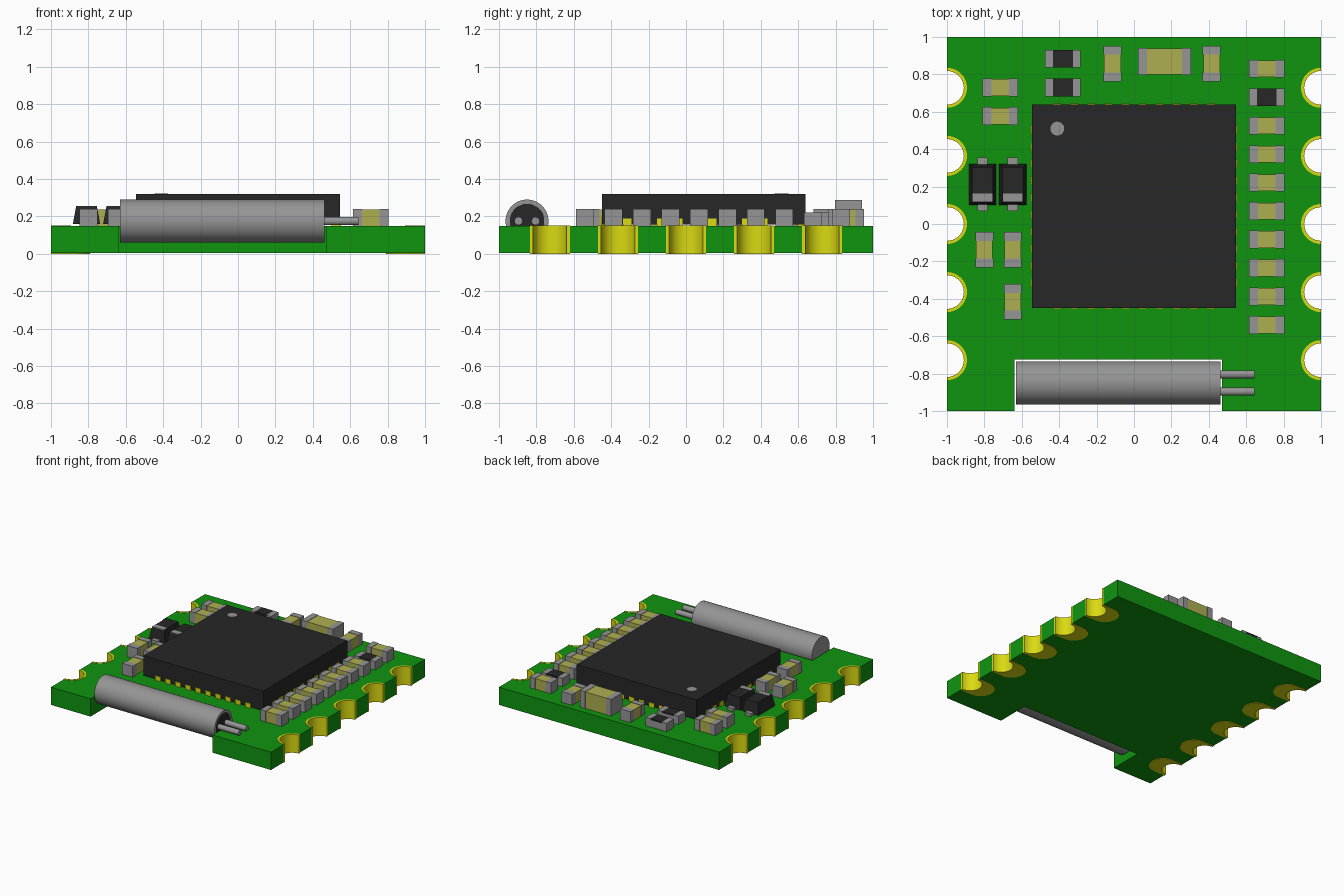
import bpy, bmesh, math
from mathutils import Vector

cube = bpy.data.objects.get("Cube")
if cube:
    bpy.data.objects.remove(cube, do_unlink=True)


def material(name, rgb):
    m = bpy.data.materials.new(name)
    m.use_nodes = True
    m.diffuse_color = (*rgb, 1)
    m.node_tree.nodes["Principled BSDF"].inputs["Base Color"].default_value = (*rgb, 1)
    return m


GREEN = material("board green", (0.005, 0.3, 0.005))
GOLD = material("gold plating", (0.7, 0.7, 0.006))
BLACK = material("black plastic", (0.02, 0.02, 0.02))
GREY = material("grey metal", (0.3, 0.3, 0.3))
TAN = material("ceramic tan", (0.43, 0.43, 0.085))

TOP = 0.15


def finish(name, bm, mat, smooth=False):
    bmesh.ops.recalc_face_normals(bm, faces=bm.faces)
    me = bpy.data.meshes.new(name)
    bm.to_mesh(me)
    bm.free()
    me.materials.append(mat)
    ob = bpy.data.objects.new(name, me)
    bpy.context.collection.objects.link(ob)
    if smooth:
        me.shade_smooth()
        me.set_sharp_from_angle(angle=math.radians(35))
    return ob


def prism(name, outline, z0, z1, mat, smooth=False):
    bm = bmesh.new()
    face = bm.faces.new([bm.verts.new((x, y, z0)) for x, y in outline])
    ext = bmesh.ops.extrude_face_region(bm, geom=[face])["geom"]
    verts = [v for v in ext if isinstance(v, bmesh.types.BMVert)]
    bmesh.ops.translate(bm, verts=verts, vec=(0, 0, z1 - z0))
    return finish(name, bm, mat, smooth)


def box(name, x, y, sx, sy, z0, z1, mat, taper=0):
    """Upright block; taper pulls the top edges inward."""
    bm = bmesh.new()
    bmesh.ops.create_cube(bm, size=1)
    for v in bm.verts:
        t = 2 * taper if v.co.z > 0 else 0
        z = z1 if v.co.z > 0 else z0
        v.co = Vector((x + v.co.x * (sx - t), y + v.co.y * (sy - t), z))
    return finish(name, bm, mat)


def lathe_x(name, profile, y, z, mat, sides=48):
    """Revolve (x, radius) points about a line along x."""
    bm = bmesh.new()
    vs = [bm.verts.new((x, y + r, z)) for x, r in profile]
    edges = [bm.edges.new(p) for p in zip(vs, vs[1:])]
    bmesh.ops.spin(bm, geom=vs + edges, cent=(0, y, z), axis=(1, 0, 0),
                   angle=2 * math.pi, steps=sides)
    bmesh.ops.remove_doubles(bm, verts=bm.verts, dist=0.0001)
    return finish(name, bm, mat, True)


def arc(cx, cy, r, n=20):
    """Half circle bulging towards -x, from low y to high y."""
    angles = [math.pi * (1.5 - i / n) for i in range(n + 1)]
    return [(cx + r * math.cos(a), cy + r * math.sin(a)) for a in angles]


def flip(points):
    return [(-x, y) for x, y in points]


# Circuit board with half-hole edges and a front notch
R_OUT, R_IN = 0.107, 0.09
hole_ys = [0.364 * i for i in range(-2, 3)]
edge = [p for y in hole_ys for p in arc(1, y, R_OUT)]
outline = [(-1, -1), (-0.64, -1), (-0.64, -0.725), (0.47, -0.725), (0.47, -1), (1, -1)]
outline += edge + [(1, 1), (-1, 1)] + flip(edge)[::-1]
prism("circuit_board", outline, 0.004, TOP, GREEN)

# Plated half holes and their underside pads
for y in hole_ys:
    inner = arc(1, y, R_IN)[::-1]
    barrel = arc(1, y, R_OUT) + inner
    pad = [(1, y - R_OUT)] + arc(0.897, y, R_OUT) + [(1, y + R_OUT)] + inner
    for side, turn in (("left", list), ("right", flip)):
        prism(side + "_plated_hole", turn(barrel), 0.002, TOP + 0.002, GOLD, True)
        prism(side + "_bottom_pad", turn(pad), 0, 0.004, GOLD)

# Main chip, its contacts and the corner dot
CY, HALF = 0.095, 0.545
box("main_chip", 0, CY, 2 * HALF, 2 * HALF, TOP + 0.008, 0.32, BLACK)
for i in range(10):
    d = (i - 4.5) * 0.091
    for s in (-1, 1):
        box("chip_contact", d, CY + s * (HALF - 0.02), 0.045, 0.05, TOP, 0.188, GOLD)
        box("chip_contact", s * (HALF - 0.02), CY + d, 0.05, 0.045, TOP, 0.188, GOLD)
dot = [(-0.41 + x, 0.51 + y) for x, y in arc(0, 0, 0.037) + flip(arc(0, 0, 0.037))[-2:0:-1]]
prism("chip_corner_dot", dot, 0.318, 0.323, GREY)


# Small two-ended parts
def passive(name, x, y, mat, upright=False, length=0.19, width=0.095, height=0.09):
    def part(label, offset, l, w, z0, z1, m):
        if upright:
            box(label, x, y + offset, w, l, z0, z1, m)
        else:
            box(label, x + offset, y, l, w, z0, z1, m)
    cap = 0.048 if mat == TAN else 0.042
    for s in (-1, 1):
        part(name + "_end", s * (length - cap) / 2, cap, width, TOP, TOP + height, GREY)
    if mat == TAN:
        part(name + "_body", 0, length - 2 * cap, width - 0.006, TOP, TOP + height - 0.003, TAN)
    else:
        part(name + "_body", 0, length - 2 * cap, width - 0.004, TOP, TOP + height - 0.006, GREY)
        part(name + "_coat", 0, length - 2 * cap, width, TOP + height - 0.012, TOP + height, BLACK)


for i in range(10):
    y = 0.83 - i * 0.1522
    if i == 1:
        passive("resistor", 0.71, y, BLACK, height=0.07)
    else:
        passive("capacitor", 0.71, y, TAN)
for y in (0.73, 0.577):
    passive("capacitor", -0.715, y, TAN)
for y in (0.883, 0.73):
    passive("resistor", -0.38, y, BLACK, height=0.07)
for x, y in ((-0.115, 0.858), (0.415, 0.858), (-0.8, -0.137), (-0.648, -0.137), (-0.648, -0.415)):
    passive("capacitor", x, y, TAN, upright=True)
passive("large_capacitor", 0.163, 0.869, TAN, length=0.285, width=0.145, height=0.138)

# Pair of diodes with a pale band and flat leads
for x in (-0.81, -0.648):
    box("diode_body", x, 0.212, 0.146, 0.22, TOP + 0.01, 0.255, BLACK, taper=0.018)
    box("diode_band", x, 0.141, 0.106, 0.045, 0.252, 0.257, GREY)
    box("diode_leads", x, 0.212, 0.054, 0.285, TOP, TOP + 0.025, GREY)

# Crystal can lying in the notch, with a dark end seal and two wires
AY, AZ = -0.85, 0.175
lathe_x("crystal_can", [(-0.63, 0), (-0.63, 0.115), (0.463, 0.115), (0.463, 0.092),
                        (0.44, 0.092), (0.44, 0)], AY, AZ, GREY)
lathe_x("crystal_seal", [(0.442, 0), (0.442, 0.0915), (0.455, 0.0915), (0.455, 0)], AY, AZ, BLACK)
for s in (-1, 1):
    lathe_x("crystal_wire", [(0.445, 0), (0.445, 0.022), (0.645, 0.022), (0.645, 0)],
            AY + s * 0.046, AZ, GREY, 20)
